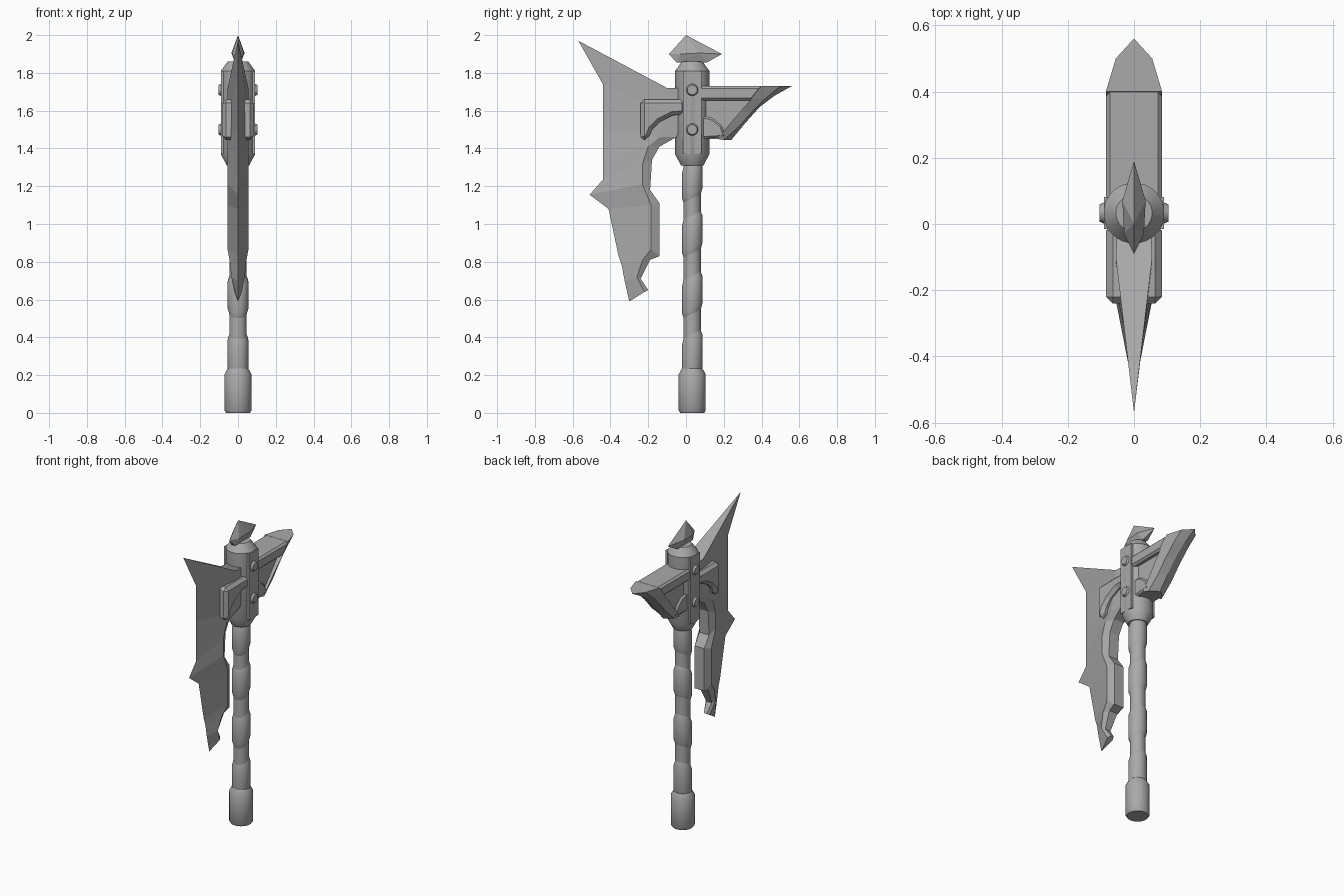
import bpy, bmesh, math
from mathutils import Vector, Matrix

old = bpy.data.objects.get("Cube")
if old:
    bpy.data.objects.remove(old)

AXIS = 0.033  # y position of the shaft
steel = bpy.data.materials.new("grey steel")
steel.use_nodes = True
GREY = (0.4, 0.4, 0.4, 1)
steel.diffuse_color = GREY
steel.node_tree.nodes["Principled BSDF"].inputs["Base Color"].default_value = GREY


def finish(bm, name, smooth=False, bevel=0):
    bmesh.ops.recalc_face_normals(bm, faces=bm.faces)
    mesh = bpy.data.meshes.new(name)
    bm.to_mesh(mesh)
    bm.free()
    mesh.materials.append(steel)
    ob = bpy.data.objects.new(name, mesh)
    bpy.context.collection.objects.link(ob)
    if bevel:
        mod = ob.modifiers.new("bevel", "BEVEL")
        mod.width, mod.segments = bevel, 1
    if smooth:
        bpy.ops.object.select_all(action="DESELECT")
        ob.select_set(True)
        bpy.context.view_layer.objects.active = ob
        bpy.ops.object.shade_smooth_by_angle(angle=math.radians(35))
    return ob


def lathe(name, profile, sides=24, tilt=0):
    """Turn (radius, z) points about the shaft; tilt slants each ring along y."""
    bm = bmesh.new()
    rings = []
    for r, z in profile:
        ring = []
        for i in range(sides):
            a = math.tau * (i + 0.5) / sides
            y = r * math.sin(a)
            ring.append(bm.verts.new((r * math.cos(a), AXIS + y, z + tilt * y)))
        rings.append(ring)
    for lo, hi in zip(rings, rings[1:]):
        for i in range(sides):
            j = (i + 1) % sides
            bm.faces.new((lo[i], lo[j], hi[j], hi[i]))
    bm.faces.new(rings[0])
    bm.faces.new(rings[-1])
    return finish(bm, name, smooth=True)


def slab(name, outline, half, bevel=0):
    """Extrude a (y, z) outline from -half to +half in x."""
    bm = bmesh.new()
    face = bm.faces.new([bm.verts.new((-half, y, z)) for y, z in outline])
    out = bmesh.ops.extrude_face_region(bm, geom=[face])
    verts = [v for v in out["geom"] if isinstance(v, bmesh.types.BMVert)]
    bmesh.ops.translate(bm, verts=verts, vec=(2 * half, 0, 0))
    return finish(bm, name, bevel=bevel)


def wedge(name, edge, ridge, inner, ridge_x, inner_x):
    """Loft a five-point section: sharp edge, two ridges, two inner corners."""
    bm = bmesh.new()
    rows = []
    for e, r, n, rx, nx in zip(edge, ridge, inner, ridge_x, inner_x):
        section = [(0, *e), (rx, *r), (nx, *n), (-nx, *n), (-rx, *r)]
        rows.append([bm.verts.new(p) for p in section])
    for a, b in zip(rows, rows[1:]):
        for i in range(5):
            j = (i + 1) % 5
            bm.faces.new((a[i], a[j], b[j], b[i]))
    bm.faces.new(rows[0])
    bm.faces.new(rows[-1])
    return finish(bm, name)


# Handle: pommel, shaft and slanted grip wraps
lathe("pommel", [(.064, 0), (.072, .012), (.072, .205), (.055, .235)])
lathe("shaft", [(.046, .2), (.046, 1.34)])
for k, (low, high) in enumerate([(.2, .4), (.54, .71), (.86, 1.03), (1.15, 1.31)]):
    lathe(f"grip_wrap_{k + 1}",
          [(.046, low - .015), (.055, low + .015), (.055, high - .015), (.046, high + .015)],
          tilt=.5)

# Head socket with side straps and rivets
lathe("head_socket", [(.06, 1.31), (.092, 1.37), (.092, 1.81), (.055, 1.86)])
slab("socket_strap", [(-.015, 1.37), (.081, 1.37), (.081, 1.81), (-.015, 1.81)], .091)
for side in (-1, 1):
    for label, z in (("upper", 1.71), ("lower", 1.5)):
        bm = bmesh.new()
        bmesh.ops.create_cone(bm, cap_ends=True, segments=16, radius1=.036, radius2=.026,
                              depth=.022,
                              matrix=Matrix.Translation((side * .093, AXIS, z))
                              @ Matrix.Rotation(side * math.pi / 2, 4, "Y"))
        finish(bm, f"{label}_rivet_{'left' if side > 0 else 'right'}", smooth=True)

# Faceted top spike
bm = bmesh.new()
points = [(0, 0, 2), (0, .19, 1.9), (0, -.09, 1.9)]
for s in (-1, 1):
    points += [(s * .035, .07, 1.905), (s * .03, -.03, 1.9),
               (s * .015, .11, 1.855), (s * .015, -.05, 1.855)]
bmesh.ops.convex_hull(bm, input=[bm.verts.new(p) for p in points])
finish(bm, "top_spike")

# Main blade: sharp outer edge, thick ridge, chamfered inner edge
wedge("main_blade",
      [(-.57, 1.97), (-.44, 1.74), (-.44, 1.5), (-.44, 1.35), (-.44, 1.235), (-.51, 1.155),
       (-.41, 1.08), (-.357, .83), (-.34, .78), (-.325, .7), (-.30, .59)],
      [(-.10, 1.72), (-.12, 1.6), (-.14, 1.46), (-.20, 1.41), (-.23, 1.32), (-.23, 1.21),
       (-.185, 1.10), (-.185, .865), (-.23, .81), (-.26, .72), (-.22, .64)],
      [(0, 1.72), (0, 1.6), (-.05, 1.46), (-.14, 1.41), (-.18, 1.34), (-.19, 1.18),
       (-.14, 1.11), (-.14, .83), (-.19, .81), (-.24, .71), (-.20, .65)],
      [.055] * 8 + [.045, .035, .02],
      [.05] * 3 + [.035] * 5 + [.03, .02, .01])

# Bracket holding the main blade
slab("blade_bracket",
     [(-.24, 1.66), (-.24, 1.44), (-.20, 1.45), (-.18, 1.5), (-.14, 1.54), (-.07, 1.575),
      (0, 1.58), (0, 1.66)], .084, bevel=.02)

# Rear blade: recessed web, raised top bar and curved cutting rim
slab("rear_web", [(.05, 1.72), (.42, 1.72), (.31, 1.59), (.2, 1.45), (.05, 1.45)], .055)
slab("rear_top_bar", [(.05, 1.73), (.41, 1.73), (.35, 1.655), (.05, 1.655)], .085, bevel=.012)
slab("rear_lower_brace", [(.05, 1.58), (.14, 1.56), (.19, 1.52), (.21, 1.46), (.05, 1.45)],
     .07, bevel=.01)
wedge("rear_cutting_rim",
      [(.56, 1.73), (.47, 1.68), (.39, 1.62), (.31, 1.53), (.24, 1.445)],
      [(.50, 1.73), (.42, 1.665), (.35, 1.595), (.28, 1.515), (.20, 1.445)],
      [(.40, 1.73), (.35, 1.665), (.30, 1.61), (.24, 1.54), (.165, 1.45)],
      [.055] * 5, [.085, .085, .08, .075, .07])
